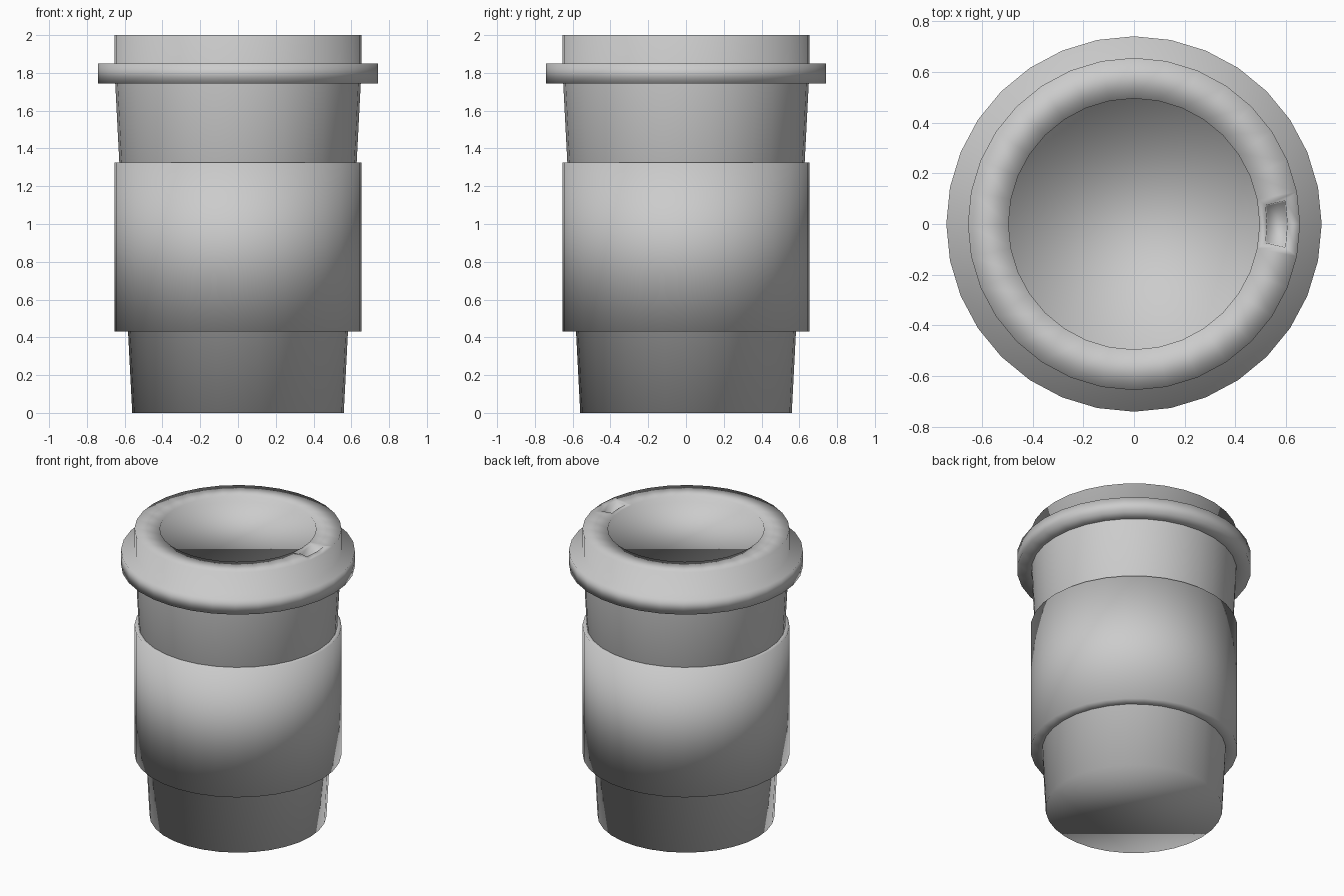
import bpy, bmesh, math

if "Cube" in bpy.data.objects:
    bpy.data.objects.remove(bpy.data.objects["Cube"])

SIDES = 32


def lathe(name, profile, cap_start=False, cap_end=False, edit=None):
    """Revolve (radius, z) points around the z axis into a smooth object."""
    bm = bmesh.new()
    rings = []
    for r, z in profile:
        rings.append([bm.verts.new((r * math.cos(2 * math.pi * i / SIDES),
                                    r * math.sin(2 * math.pi * i / SIDES), z))
                      for i in range(SIDES)])
    for a, b in zip(rings, rings[1:]):
        for i in range(SIDES):
            j = (i + 1) % SIDES
            bm.faces.new((a[i], a[j], b[j], b[i]))
    if cap_start:
        bm.faces.new(rings[0][::-1])
    if cap_end:
        bm.faces.new(rings[-1])
    bm.normal_update()
    if edit:
        edit(bm)
    for f in bm.faces:
        f.smooth = True
    mesh = bpy.data.meshes.new(name)
    bm.to_mesh(mesh)
    bm.free()
    obj = bpy.data.objects.new(name, mesh)
    bpy.context.collection.objects.link(obj)
    return obj


def cut_sip_hole(bm):
    """Inset the two rim faces on the +x side and sink them."""
    faces = []
    for f in bm.faces:
        c = f.calc_center_median()
        if f.normal.z > 0.9 and c.z > 1.99 and c.x > 0 and abs(c.y) < 0.1:
            faces.append(f)
    bmesh.ops.inset_region(bm, faces=faces, thickness=0.04, use_even_offset=True)
    for v in {v for f in faces for v in f.verts}:
        v.co.x -= 0.01
        v.co.y *= 1.15
    bmesh.ops.inset_region(bm, faces=faces, thickness=0.004, depth=-0.05,
                           use_even_offset=True)


# Tapered cup body
lathe("cup_body", [(0.56, 0), (0.65, 1.745)], cap_start=True)

# Straight grip sleeve around the middle
lathe("grip_sleeve", [(0.582, 0.43), (0.655, 0.43), (0.655, 1.325), (0.628, 1.325)])

# Lid with flange, raised rim, shallow recess and sip hole
lathe("lid", [(0.65, 1.745), (0.74, 1.745), (0.74, 1.85), (0.655, 1.85),
              (0.655, 2.0), (0.495, 2.0), (0.495, 1.96)],
      cap_end=True, edit=cut_sip_hole)
